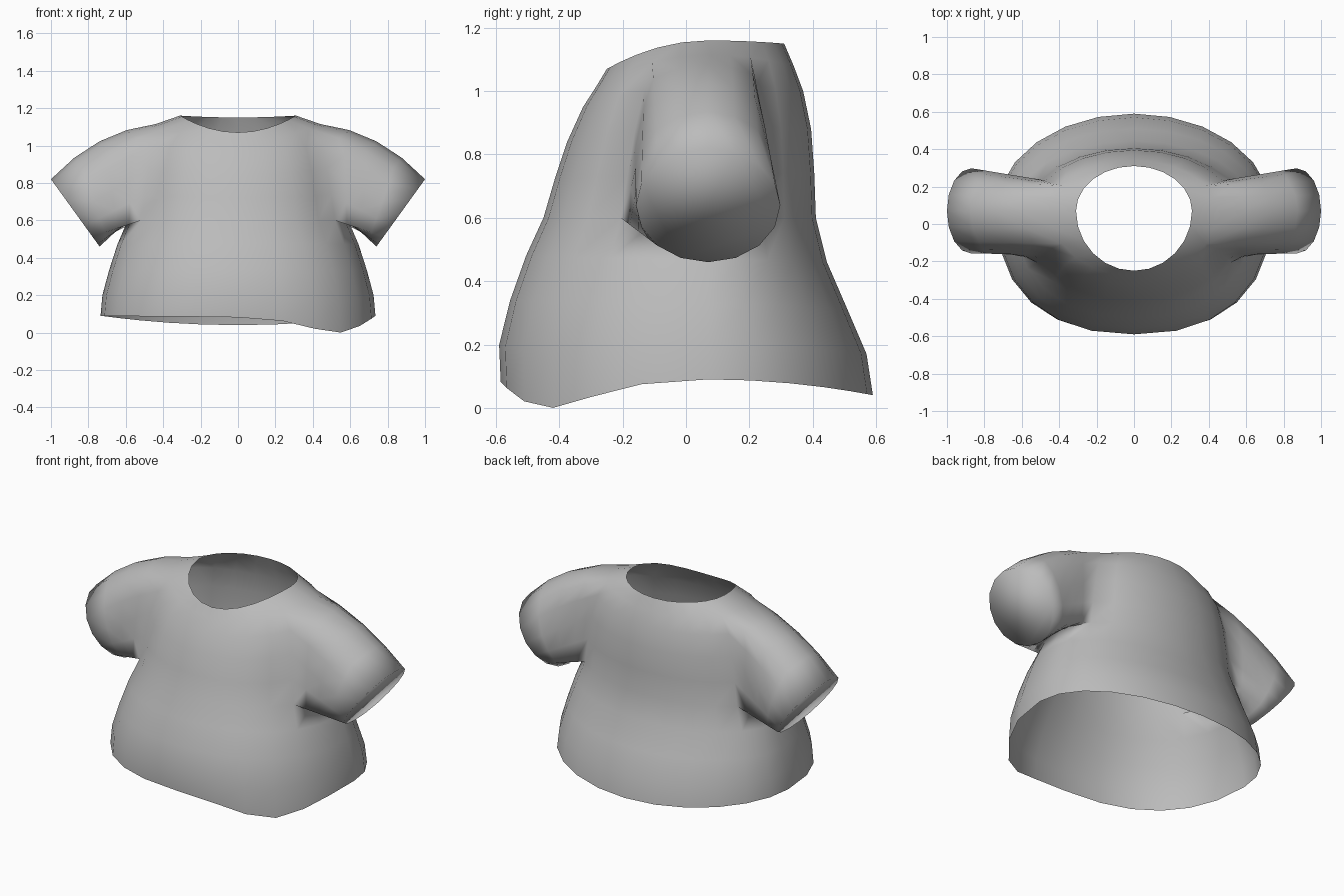
import bpy, bmesh, math
from mathutils import Vector

cube = bpy.data.objects.get("Cube")
if cube:
    bpy.data.objects.remove(cube, do_unlink=True)

N = 24            # vertices around the body
CY = 0.07         # depth of the shoulder line
ARM = (4, 8)      # first and last body ring of each armhole
HALF = 2          # half width of an armhole in ring steps

# Body rings from hem to neck: front z, side z, back z, half width, front y, back y
RINGS = [
    (.085, .09, .04, .735, -.585, .59),
    (.20, .20, .17, .725, -.59, .57),
    (.34, .33, .31, .69, -.555, .51),
    (.48, .47, .46, .645, -.505, .445),
    (.60, .60, .60, .59, -.45, .41),
    (.72, .74, .74, .57, -.415, .405),
    (.84, .89, .88, .545, -.375, .395),
    (.95, 1.02, 1.0, .51, -.325, .37),
    (1.02, 1.115, 1.08, .44, -.28, .34),
    (1.07, 1.16, 1.15, .31, -.25, .31),
]


def power(v, p):
    return math.copysign(abs(v) ** p, v)


def ring_point(row, j):
    zf, zs, zb, w, yf, yb = RINGS[row]
    t = 2 * math.pi * j / N
    c, s = math.cos(t), math.sin(t)
    p = 1.0
    if s < 0:     # the belly is a little squarer than the back
        p = 0.84 + 0.16 * row / (len(RINGS) - 1)
    depth, z_end = (CY - yf, zf) if s < 0 else (yb - CY, zb)
    z = zs + (z_end - zs) * s * s
    # the hem droops at the front left
    fade = {0: 1.0, 1: 0.3}.get(row, 0)
    offset = (math.degrees(t) - 313) / 17
    z -= 0.088 * fade * math.exp(-offset * offset / 2)
    return Vector((w * power(c, p), CY + depth * power(s, p), z))


def quad_strip(bm, a, b):
    n = len(a)
    for k in range(n):
        bm.faces.new((a[k], a[(k + 1) % n], b[(k + 1) % n], b[k]))


def armhole_loop(rings, side):
    def at(row, j):
        return rings[row][(j if side > 0 else N // 2 - j) % N]
    lo, hi = ARM
    path = [(hi, j) for j in range(0, HALF + 1)]
    path += [(r, HALF) for r in range(hi - 1, lo, -1)]
    path += [(lo, j) for j in range(HALF, -HALF - 1, -1)]
    path += [(r, -HALF) for r in range(lo + 1, hi)]
    path += [(hi, j) for j in range(-HALF, 0)]
    return [at(r, j) for r, j in path]


def add_sleeve(bm, rings, side):
    prev = hole = armhole_loop(rings, side)
    steps = 4
    for i in range(1, steps + 1):
        t = i / steps
        loop = []
        for k, v in enumerate(hole):
            a = 2 * math.pi * k / len(hole)
            up, back = math.cos(a), math.sin(a)
            cuff = Vector((side * (.87 + .13 * up), CY + .228 * back, .64 + .18 * up))
            bulge = max(0, up) * Vector((side * .04, 0, .11))
            mid = (v.co + cuff) / 2 + bulge
            loop.append(bm.verts.new(
                (1 - t) ** 2 * v.co + 2 * t * (1 - t) * mid + t * t * cuff))
        quad_strip(bm, prev, loop)
        prev = loop
    bm.faces.new(prev)    # closed cuff


def in_armhole(row, j):
    if not ARM[0] <= row < ARM[1]:
        return False
    return any((j - c + HALF) % N < 2 * HALF for c in (0, N // 2))


# Shirt body with open hem and neck
bm = bmesh.new()
rings = [[bm.verts.new(ring_point(r, j)) for j in range(N)] for r in range(len(RINGS))]
for r in range(len(RINGS) - 1):
    for j in range(N):
        if not in_armhole(r, j):
            k = (j + 1) % N
            bm.faces.new((rings[r][j], rings[r][k], rings[r + 1][k], rings[r + 1][j]))

# Sleeves
for side in (1, -1):
    add_sleeve(bm, rings, side)
loose = [v for v in bm.verts if not v.link_faces]
bmesh.ops.delete(bm, geom=loose, context='VERTS')
bmesh.ops.recalc_face_normals(bm, faces=bm.faces[:])
for f in bm.faces:
    f.smooth = True

mesh = bpy.data.meshes.new("shirt")
bm.to_mesh(mesh)
bm.free()
shirt = bpy.data.objects.new("shirt", mesh)
bpy.context.collection.objects.link(shirt)

# Cloth colour
grey = bpy.data.materials.new("grey_cloth")
grey.use_nodes = True
colour = (.5, .5, .5, 1)
grey.diffuse_color = colour
grey.node_tree.nodes["Principled BSDF"].inputs["Base Color"].default_value = colour
mesh.materials.append(grey)
